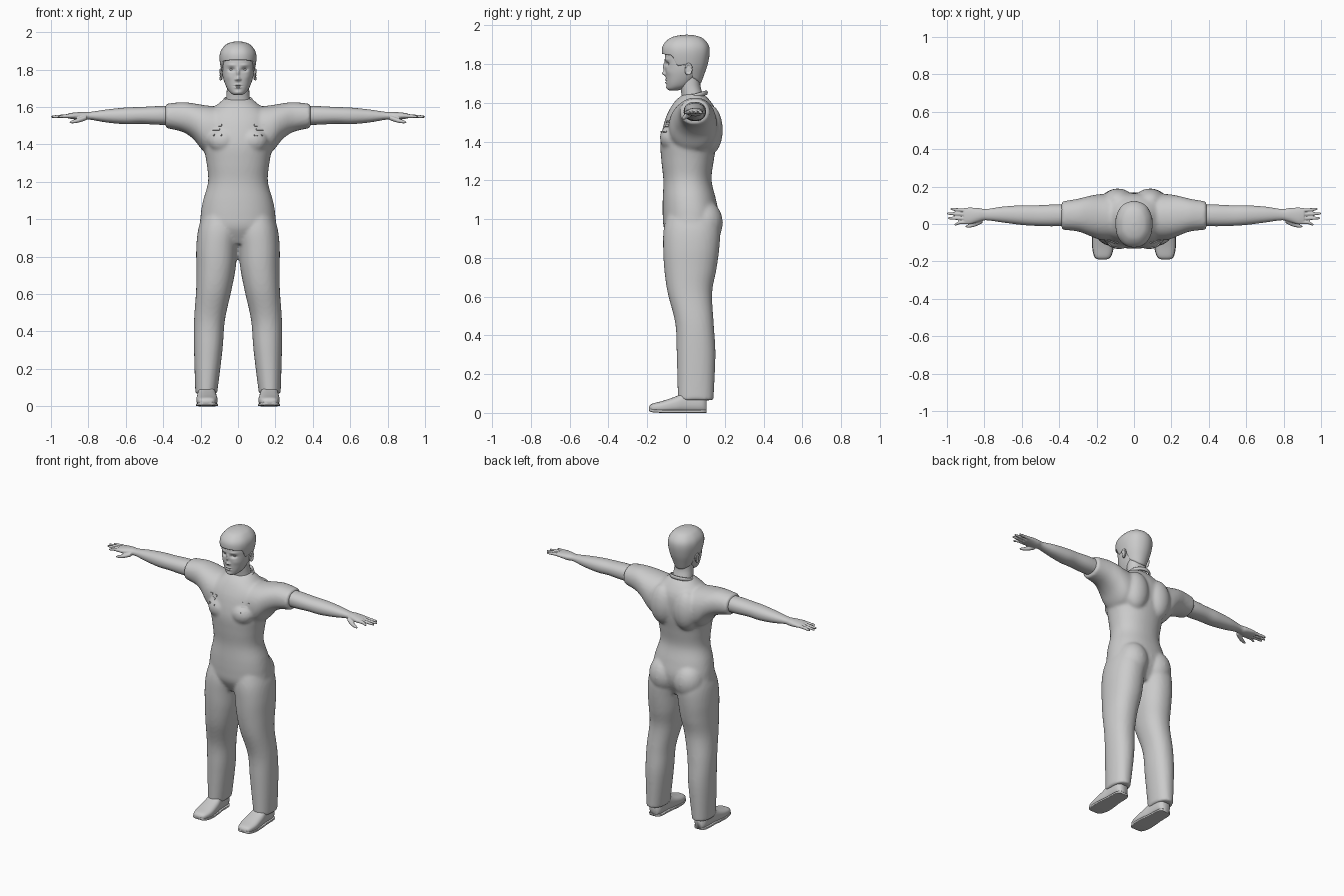
import bpy, bmesh, math
from mathutils import Matrix, Vector

cube = bpy.data.objects.get("Cube")
if cube:
    bpy.data.objects.remove(cube)

grey = bpy.data.materials.new("plain_grey")
grey.use_nodes = True
GREY = (0.6, 0.6, 0.6, 1)
grey.diffuse_color = GREY
grey.node_tree.nodes["Principled BSDF"].inputs["Base Color"].default_value = GREY


def spline(rows, steps):
    """Catmull-Rom interpolation of a table of cross-sections."""
    out = []
    for i in range(len(rows) - 1):
        before, a, b, after = rows[max(i - 1, 0)], rows[i], rows[i + 1], rows[min(i + 2, len(rows) - 1)]
        for s in range(steps):
            t = s / steps
            out.append([(2 * q + (r - p) * t + (2 * p - 5 * q + 4 * r - w) * t * t
                         + (3 * q - p - 3 * r + w) * t ** 3) / 2
                        for p, q, r, w in zip(before, a, b, after)])
    return out + [list(rows[-1])]


def oval(angle, lo, hi, wave, power):
    c = wave(angle)
    return (lo + hi) / 2 + (hi - lo) / 2 * math.copysign(abs(c) ** (2 / power), c)


def skin(bm, rings):
    """Bridge rings of points and cap both ends."""
    loops = [[bm.verts.new(p) for p in ring] for ring in rings]
    n = len(loops[0])
    for a, b in zip(loops, loops[1:]):
        for i in range(n):
            bm.faces.new((a[i], a[(i + 1) % n], b[(i + 1) % n], b[i]))
    bm.faces.new(loops[0])
    bm.faces.new(loops[-1])


def loft(bm, rows, axis="z", side=1, power=2.2, n=40, steps=5):
    """Each row is: place along the axis, then the low and high edges of both other directions."""
    rings = []
    for t, a0, a1, b0, b1 in spline(rows, steps):
        ring = []
        for i in range(n):
            ang = math.tau * i / n
            a = oval(ang, a0, a1, math.cos, power)
            b = oval(ang, b0, b1, math.sin, power)
            p = {"z": (a, b, t), "x": (t, a, b), "y": (a, t, b)}[axis]
            ring.append((p[0] * side, p[1], p[2]))
        rings.append(ring)
    skin(bm, rings)


def ball(bm, centre, size, turn=0.0):
    m = Matrix.Translation(centre) @ Matrix.Rotation(turn, 4, "X") @ Matrix.Diagonal((*size, 1))
    bmesh.ops.create_uvsphere(bm, u_segments=24, v_segments=16, radius=1, matrix=m)


def finish(name, bm, voxel=0, smooth=0, mirror=False):
    bmesh.ops.recalc_face_normals(bm, faces=bm.faces)
    mesh = bpy.data.meshes.new(name)
    bm.to_mesh(mesh)
    bm.free()
    mesh.materials.append(grey)
    mesh.shade_smooth()
    obj = bpy.data.objects.new(name, mesh)
    bpy.context.collection.objects.link(obj)
    if voxel:
        mod = obj.modifiers.new("blend", "REMESH")
        mod.mode, mod.voxel_size, mod.use_smooth_shade = "VOXEL", voxel, True
    if smooth:
        mod = obj.modifiers.new("soften", "SMOOTH")
        mod.factor, mod.iterations = 0.5, smooth
    if mirror:
        obj.modifiers.new("mirror", "MIRROR")
    return obj


# Clothing: torso, short sleeves and trouser legs blended together
bm = bmesh.new()
torso = [(.87, .10, -.07, .12), (.95, .195, -.113, .16), (1.02, .2, -.12, .17), (1.1, .187, -.12, .155),
         (1.2, .16, -.117, .132), (1.3, .168, -.127, .143), (1.4, .185, -.132, .16), (1.5, .19, -.112, .165),
         (1.56, .175, -.088, .155), (1.61, .115, -.055, .125), (1.645, .072, -.012, .09)]
loft(bm, [(z, -w, w, f, b) for z, w, f, b in torso])
leg = [(.065, .112, .228, -.042, .142), (.3, .083, .235, -.048, .152), (.46, .07, .235, -.055, .143),
       (.62, .035, .224, -.095, .135), (.74, .012, .223, -.112, .157), (.85, .002, .223, -.118, .172),
       (.95, -.01, .212, -.115, .175), (1.05, 0, .18, -.09, .15)]
sleeve = [(.388, -.03, .12, 1.488, 1.617), (.3, -.04, .135, 1.468, 1.626), (.24, -.062, .15, 1.43, 1.62),
          (.18, -.085, .16, 1.36, 1.61), (.1, -.09, .16, 1.33, 1.6)]
for s in (1, -1):
    loft(bm, leg, side=s)
    loft(bm, sleeve, axis="x", side=s)
    ball(bm, (.09 * s, .09, .98), (.1, .1, .12))
    ball(bm, (.085 * s, .12, 1.46), (.085, .07, .13))
    ball(bm, (.08 * s, -.07, 1.42), (.08, .065, .07))
clothing = finish("shirt_and_trousers", bm, voxel=.01, smooth=5)

# Collar rim around the neck, lower at the front
bm = bmesh.new()
rings = []
for i in range(48):
    a = math.tau * i / 48
    rim = []
    for j in range(10):
        r = math.tau * j / 10
        k = 1 + .09 * math.cos(r)
        rim.append((.074 * k * math.cos(a), .036 + .07 * k * math.sin(a),
                    1.632 + .02 * math.sin(a) + .012 * math.sin(r)))
    rings.append(rim)
skin(bm, rings + rings[:1])
bmesh.ops.delete(bm, geom=[f for f in bm.faces if len(f.verts) > 4], context="FACES")
bmesh.ops.remove_doubles(bm, verts=bm.verts, dist=.0001)
finish("collar", bm)

# Arms with palm, fingers and thumb
bm = bmesh.new()
loft(bm, [(.3, -.005, .1, 1.505, 1.605), (.42, -.012, .104, 1.505, 1.605), (.52, -.01, .1, 1.51, 1.6),
          (.6, -.005, .1, 1.508, 1.597), (.7, .008, .093, 1.517, 1.587), (.79, .02, .08, 1.532, 1.574),
          (.83, .012, .085, 1.53, 1.574), (.88, -.002, .088, 1.535, 1.57), (.91, .002, .085, 1.54, 1.565)], axis="x")
for tip, y, end in ((.982, .075, .08), (1.0, .053, .056), (.995, .03, .031), (.962, .008, -.002)):
    loft(bm, [(.88, y - .01, y + .01, 1.542, 1.564), (.93, y - .009, y + .009, 1.541, 1.561),
              (tip - .01, end - .007, end + .007, 1.541, 1.555), (tip, end - .003, end + .003, 1.545, 1.551)],
         axis="x", n=14)
loft(bm, [(.81, .005, .035, 1.53, 1.556), (.85, -.014, .014, 1.517, 1.542), (.885, -.02, -.002, 1.512, 1.53),
          (.9, -.018, -.01, 1.514, 1.522)], axis="x", n=14)
finish("arms", bm, voxel=.004, smooth=3, mirror=True)

# Shoes and soles
shoe = [(-.19, .15, .187, .015, .032), (-.175, .125, .21, .005, .047), (-.12, .11, .222, 0, .062),
        (-.05, .113, .22, 0, .086), (0, .12, .215, 0, .11), (.08, .124, .212, 0, .11), (.107, .142, .195, 0, .08)]
bm = bmesh.new()
loft(bm, shoe, axis="y", power=2.6)
finish("shoes", bm, mirror=True)
bm = bmesh.new()
loft(bm, [(y, a - .002, b + .002, c * .7, c * .7 + .016) for y, a, b, c, d in shoe], axis="y", power=6)
finish("shoe_soles", bm, mirror=True)

# Neck
bm = bmesh.new()
loft(bm, [(1.58, -.07, .07, -.02, .1), (1.64, -.064, .064, -.023, .088), (1.69, -.06, .06, -.03, .074),
          (1.75, -.06, .06, -.03, .075)])
finish("neck", bm)

# Head, with the face pushed into shape
bm = bmesh.new()
head = [(1.663, .018, -.085, -.045), (1.672, .036, -.096, -.01), (1.69, .053, -.1, .025), (1.72, .068, -.103, .055),
        (1.76, .081, -.106, .085), (1.8, .087, -.108, .1), (1.85, .09, -.108, .105), (1.9, .08, -.095, .095),
        (1.935, .04, -.05, .05)]
loft(bm, [(z, -w, w, f, b) for z, w, f, b in head], n=160, steps=14)
pushes = [(.035, 1.8, .017, .01, .014), (.036, 1.824, .022, .007, -.004), (.012, 1.747, .006, .006, -.006),
          (.05, 1.76, .018, .018, -.003), (0, 1.785, .008, .022, -.012), (0, 1.751, .01, .011, -.018),
          (0, 1.718, .016, .004, -.007), (0, 1.704, .015, .005, -.007), (0, 1.711, .02, .002, .004),
          (0, 1.678, .018, .009, -.004)]
for v in bm.verts:
    if v.co.y < -.02:
        x, z = abs(v.co.x), v.co.z
        v.co.y += sum(d * math.exp(-((x - px) / rx) ** 2 - ((z - pz) / rz) ** 2) for px, pz, rx, rz, d in pushes)
finish("head", bm)

# Eyes
bm = bmesh.new()
ball(bm, (.034, -.079, 1.8), (.014, .012, .008))
finish("eyes", bm, mirror=True)

# Ears: a flat shell with a raised lobe and rim
bm = bmesh.new()
ball(bm, (.088, .012, 1.772), (.007, .018, .03), -.2)
for k in range(9):
    a = math.radians(-60 + 32 * k)
    ball(bm, (.094, .013 + .016 * math.sin(a), 1.774 + .026 * math.cos(a)), (.005, .006, .007))
finish("ears", bm, voxel=.0025, smooth=3, mirror=True)

# Hair: a cap whose lower edge follows the hairline
hair = [(1.68, .052, -.09, .07), (1.74, .072, -.1, .092), (1.8, .09, -.115, .112), (1.86, .099, -.125, .122),
        (1.9, .092, -.117, .115), (1.932, .067, -.085, .087), (1.946, .037, -.045, .052), (1.951, .006, .0, .01)]
dense = spline(hair, 10)
hairline = [(-1, 1.852), (-.55, 1.845), (-.35, 1.79), (.15, 1.8), (.4, 1.73), (1, 1.7)]


def lookup(table, t):
    for a, b in zip(table, table[1:]):
        if t <= b[0]:
            f = (t - a[0]) / (b[0] - a[0])
            return [p + (q - p) * f for p, q in zip(a, b)]
    return table[-1]


bm = bmesh.new()
rings = []
for j in range(-1, 41):
    ring = []
    for i in range(80):
        a = math.tau * i / 80
        low = lookup(hairline, math.sin(a))[1]
        u = max(j, 0) / 40
        z = low + (1.951 - low) * (1 - (1 - u) ** 1.6)
        _, w, f, b = lookup(dense, z)
        k = .85 if j < 0 else 1 + .008 * math.sin(9 * a) * (1 - u) * u * 2
        ring.append((w * k * oval(a, -1, 1, math.cos, 2.2),
                     (f + b) / 2 + (b - f) / 2 * k * oval(a, -1, 1, math.sin, 2.2), z))
    rings.append(ring)
skin(bm, rings)
finish("hair", bm)

# Small clasps laid on the chest
bpy.context.view_layer.update()
body = clothing.evaluated_get(bpy.context.evaluated_depsgraph_get())
bm = bmesh.new()
for s in (1, -1):
    for dx, dz, w, h in ((-.02, .03, .018, .012), (.02, .03, .018, .012), (0, .008, .04, .012),
                         (-.018, -.022, .022, .008), (.018, -.022, .022, .008)):
        x, z = .115 * s + dx, 1.472 + dz
        hit, spot, normal, _ = body.ray_cast(Vector((x, -1, z)), Vector((0, 1, 0)))
        if hit:
            m = Matrix.Translation(spot) @ normal.to_track_quat("-Y", "Z").to_matrix().to_4x4()
            bmesh.ops.create_cube(bm, size=1, matrix=m @ Matrix.Diagonal((w, .008, h, 1)))
clasps = finish("chest_clasps", bm)
clasps.data.shade_flat()
